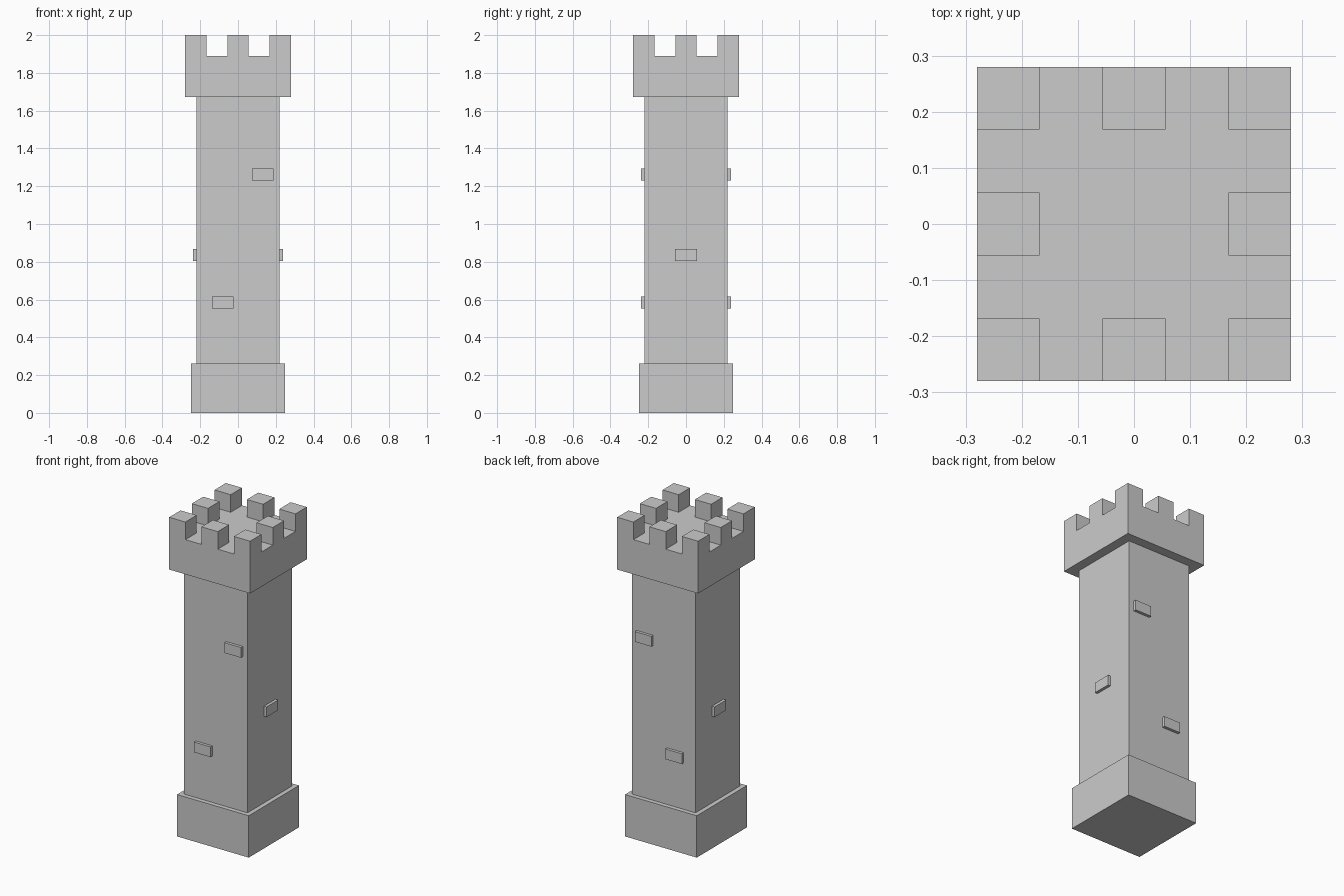
import bpy, bmesh
from mathutils import Vector

if "Cube" in bpy.data.objects:
    bpy.data.objects.remove(bpy.data.objects["Cube"])


def box_mesh(lo, hi):
    bm = bmesh.new()
    bmesh.ops.create_cube(bm, size=1)
    lo, hi = Vector(lo), Vector(hi)
    for v in bm.verts:
        v.co = (lo + hi) / 2 + v.co * (hi - lo)
    return bm


def finish(name, bm):
    bmesh.ops.recalc_face_normals(bm, faces=bm.faces)
    mesh = bpy.data.meshes.new(name)
    bm.to_mesh(mesh)
    bm.free()
    obj = bpy.data.objects.new(name, mesh)
    bpy.context.collection.objects.link(obj)
    return obj


def block(name, half, z0, z1):
    return finish(name, box_mesh((-half, -half, z0), (half, half, z1)))


BASE_TOP, CROWN_BOTTOM, CROWN_FLOOR, TOP = 0.262, 1.673, 1.89, 2.0
SHAFT, CROWN = 0.22, 0.28

# Plinth and shaft
block("base", 0.248, 0, BASE_TOP)
block("shaft", SHAFT, BASE_TOP, CROWN_BOTTOM)

# Crown: cut into a 5 x 5 grid, then raise alternate rim cells as merlons
bm = box_mesh((-CROWN, -CROWN, CROWN_BOTTOM), (CROWN, CROWN, CROWN_FLOOR))
cell = CROWN * 2 / 5
for axis in (Vector((1, 0, 0)), Vector((0, 1, 0))):
    for k in (-1.5, -0.5, 0.5, 1.5):
        bmesh.ops.bisect_plane(bm, geom=bm.verts[:] + bm.edges[:] + bm.faces[:],
                               plane_co=axis * k * cell, plane_no=axis)
merlons = []
for f in bm.faces:
    c = f.calc_center_median()
    i, j = round(c.x / cell), round(c.y / cell)
    if c.z > CROWN_FLOOR - 1e-4 and i % 2 == 0 and j % 2 == 0 and (i, j) != (0, 0):
        merlons.append(f)
raised = bmesh.ops.extrude_discrete_faces(bm, faces=merlons)["faces"]
for f in raised:
    for v in f.verts:
        v.co.z = TOP
finish("battlement_crown", bm)

# Protruding bricks, mirrored on opposite walls
INNER, OUTER = SHAFT - 0.01, 0.238
for i, (x, z) in enumerate(((0.13, 1.262), (-0.081, 0.584))):
    for side, y in (("front", -1), ("back", 1)):
        y0, y1 = sorted((y * INNER, y * OUTER))
        finish(f"{side}_brick_{i + 1}",
               box_mesh((x - 0.057, y0, z - 0.032), (x + 0.057, y1, z + 0.032)))
for side, x in (("left", -1), ("right", 1)):
    x0, x1 = sorted((x * INNER, x * OUTER))
    finish(f"{side}_brick",
           box_mesh((x0, -0.057, 0.803), (x1, 0.057, 0.867)))
